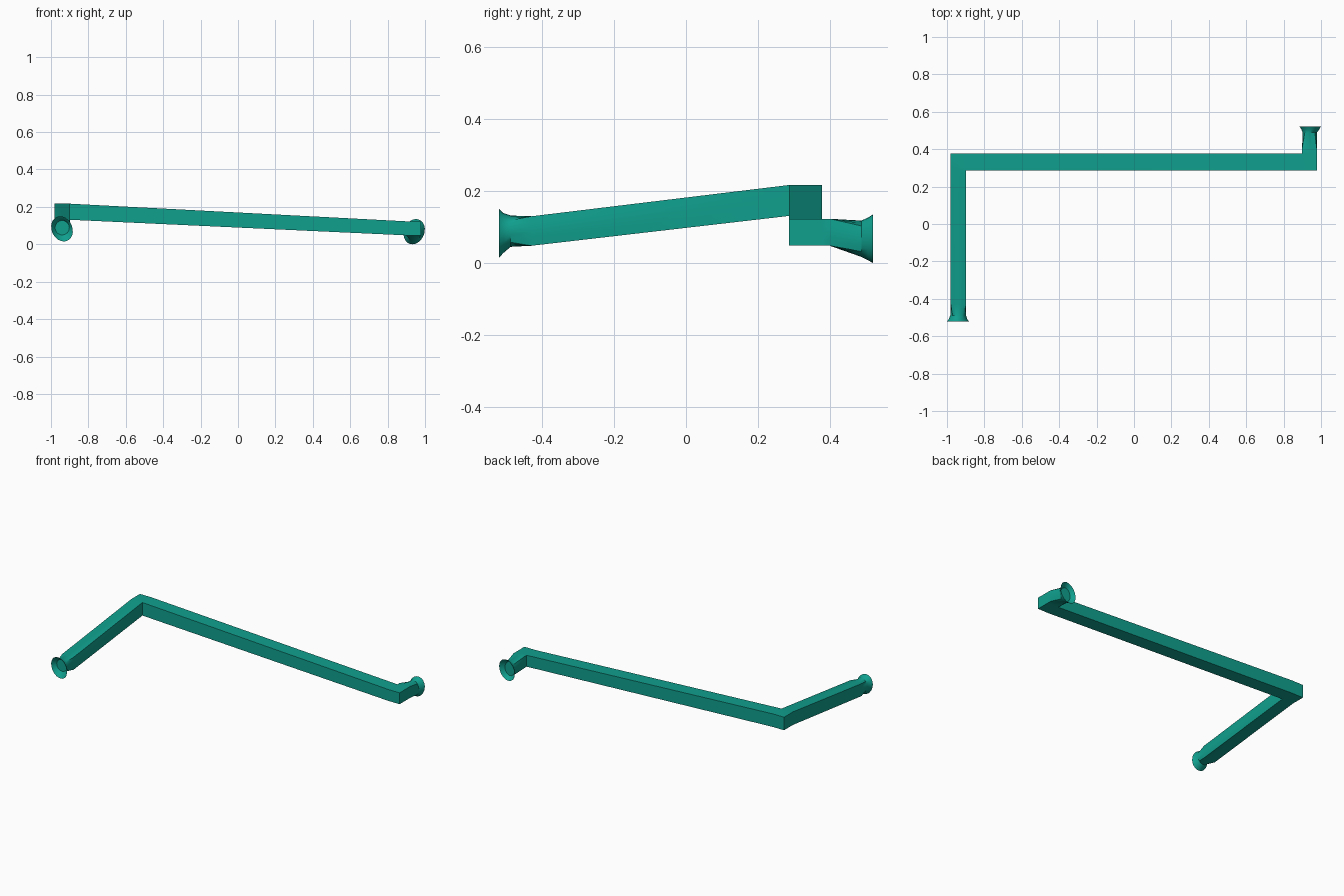
import bpy, bmesh
from math import cos, sin, pi

N = 24  # points per cross-section


def ring(bm, a, b, z0, z1, rnd=0.0, tilt=0.0):
    """Section spanning plan points a-b and heights z0-z1; rnd 0 = box, 1 = ellipse."""
    verts = []
    for i in range(N):
        t = 2 * pi * i / N
        c, s = cos(t), sin(t)
        k = (1 - rnd) / max(abs(c), abs(s)) + rnd
        u, v = c * k, s * k
        x = (a[0] + b[0]) / 2 + u * (b[0] - a[0]) / 2 + tilt * v
        y = (a[1] + b[1]) / 2 + u * (b[1] - a[1]) / 2
        z = (z0 + z1) / 2 + v * (z1 - z0) / 2
        verts.append(bm.verts.new((x, y, z)))
    return verts


def across(x0, x1, y, *rest):
    return ((x0, y), (x1, y), *rest)


# left leg, corner, long run, corner, short leg, from one hollow bell to the other
sections = [
    across(-0.978, -0.902, -0.492, 0.050, 0.127, 1),            # bell floor
    across(-0.990, -0.893, -0.508, 0.030, 0.137, 1, -0.007),    # inside of bell
    across(-0.998, -0.884, -0.52, 0.015, 0.150, 1, -0.010),     # mouth
    across(-0.990, -0.892, -0.508, 0.028, 0.139, 1, -0.007),
    across(-0.982, -0.898, -0.488, 0.045, 0.132, 1),            # neck
    across(-0.980, -0.898, -0.430, 0.048, 0.130),
    across(-0.980, -0.898, 0.287, 0.131, 0.217),
    ((-0.980, 0.378), (-0.898, 0.287), 0.131, 0.217),           # mitre
    ((-0.898, 0.378), (-0.898, 0.287), 0.131, 0.217),
    ((0.898, 0.378), (0.898, 0.287), 0.048, 0.123),
    ((0.898, 0.378), (0.978, 0.287), 0.048, 0.123),             # mitre
    across(0.898, 0.978, 0.378, 0.048, 0.123),
    across(0.898, 0.978, 0.400, 0.048, 0.123),
    across(0.902, 0.978, 0.488, 0.017, 0.118, 1),               # neck
    across(0.895, 0.990, 0.506, 0.008, 0.126, 1, 0.007),
    across(0.886, 0.998, 0.52, 0.000, 0.135, 1, 0.010),         # mouth
    across(0.896, 0.989, 0.506, 0.010, 0.124, 1, 0.007),
    across(0.904, 0.976, 0.492, 0.021, 0.113, 1),               # bell floor
]

bm = bmesh.new()
rings = [ring(bm, *s) for s in sections]
for r0, r1 in zip(rings, rings[1:]):
    for i in range(N):
        j = (i + 1) % N
        bm.faces.new((r0[i], r0[j], r1[j], r1[i]))
bm.faces.new(rings[0])
bm.faces.new(rings[-1])
bmesh.ops.remove_doubles(bm, verts=bm.verts, dist=0.0005)
bmesh.ops.recalc_face_normals(bm, faces=bm.faces)

mesh = bpy.data.meshes.new("duct_pipe")
bm.to_mesh(mesh)
bm.free()
duct = bpy.data.objects.new("duct_pipe", mesh)
bpy.context.collection.objects.link(duct)

# teal colour
mat = bpy.data.materials.new("teal")
mat.diffuse_color = (0.005, 0.35, 0.27, 1)
mesh.materials.append(mat)

bpy.context.view_layer.objects.active = duct
duct.select_set(True)
bpy.ops.object.shade_smooth_by_angle(angle=0.5)
